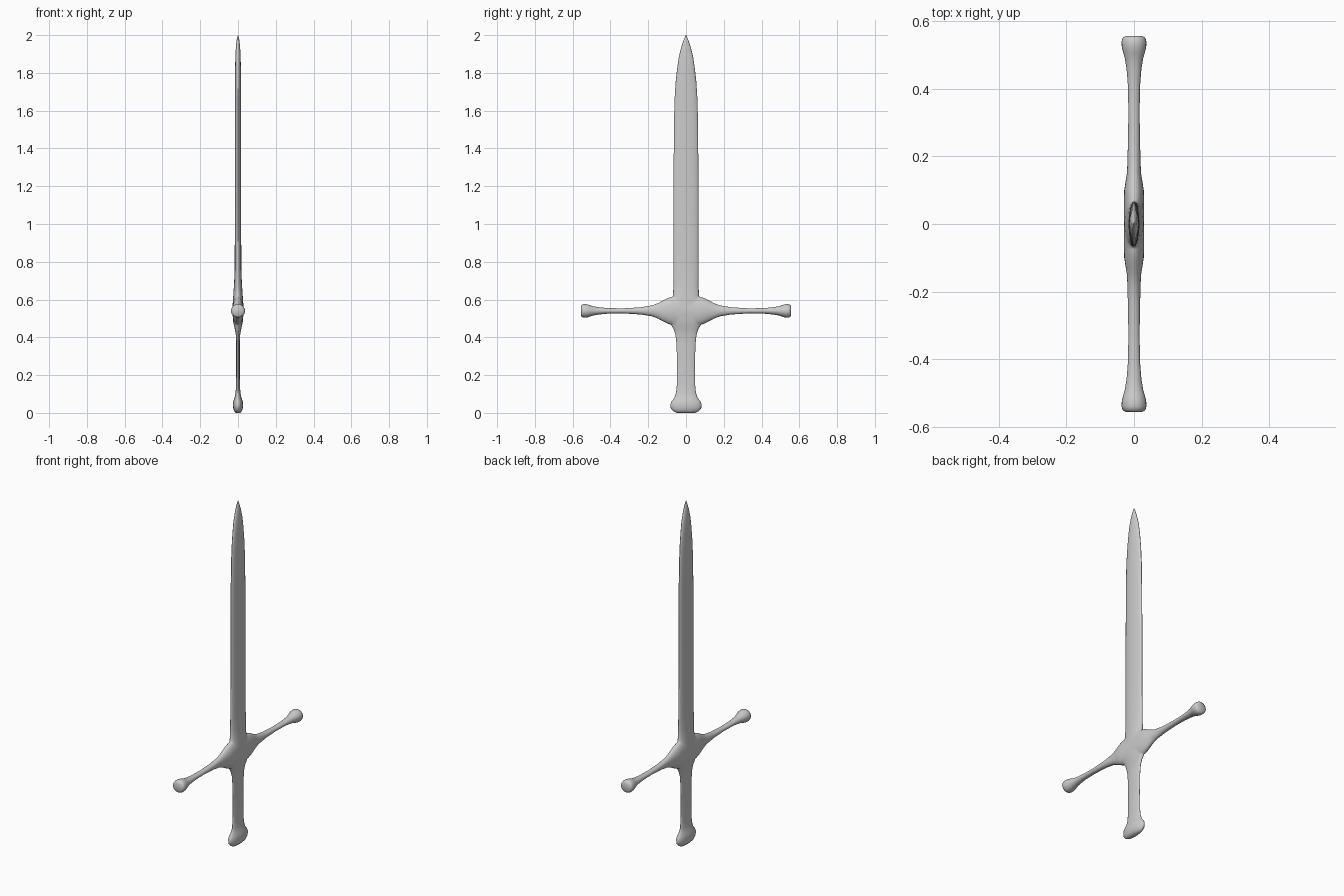
import bpy, bmesh, math

if "Cube" in bpy.data.objects:
    bpy.data.objects.remove(bpy.data.objects["Cube"])

SIDES = 24


def loft(name, stations, place, power=2.0):
    """Skin rounded sections; station = (distance, half thickness, half width)."""
    bm = bmesh.new()
    rings = []
    for d, a, b in stations:
        ring = []
        for i in range(SIDES):
            t = 2 * math.pi * i / SIDES
            c, s = math.cos(t), math.sin(t)
            u = a * math.copysign(abs(c) ** (2 / power), c)
            v = b * math.copysign(abs(s) ** (2 / power), s)
            ring.append(bm.verts.new(place(d, u, v)))
        rings.append(ring)
    for r, q in zip(rings, rings[1:]):
        for i in range(SIDES):
            j = (i + 1) % SIDES
            bm.faces.new((r[i], r[j], q[j], q[i]))
    bm.faces.new(rings[0][::-1])
    bm.faces.new(rings[-1])
    bmesh.ops.recalc_face_normals(bm, faces=bm.faces)
    mesh = bpy.data.meshes.new(name)
    bm.to_mesh(mesh)
    bm.free()
    ob = bpy.data.objects.new(name, mesh)
    bpy.context.collection.objects.link(ob)
    return ob


def upright(d, u, v):
    return (u, v, d)


def sideways(d, u, v):
    return (u, d, 0.54 + v)


# Pommel, grip, swelling at the guard and long tapering blade
sword = loft("sword", [
    (0.0, .012, .05), (.010, .021, .068), (.025, .026, .081), (.045, .027, .083),
    (.062, .025, .076), (.08, .018, .062), (.105, .013, .053), (.14, .0105, .049),
    (.25, .0095, .047), (.36, .0095, .05), (.41, .011, .055), (.44, .016, .064),
    (.465, .022, .078), (.49, .027, .09), (.54, .029, .10), (.58, .028, .09),
    (.605, .026, .077), (.62, .025, .068), (.68, .021, .067), (.76, .0175, .067),
    (1.2, .0165, .066), (1.5, .016, .064), (1.65, .016, .061), (1.75, .0155, .055),
    (1.83, .015, .046), (1.89, .014, .037), (1.94, .011, .024), (1.975, .007, .012),
    (2.0, .001, .002)], upright)

# Cross guard: one half as a profile, mirrored to the other side
half = [(.045, .03, .08), (.075, .03, .075), (.10, .029, .066), (.125, .025, .053),
        (.15, .021, .040), (.18, .0195, .029), (.24, .018, .019), (.33, .0165, .0135),
        (.41, .018, .0145), (.46, .022, .019), (.49, .027, .024), (.507, .032, .030),
        (.523, .036, .035), (.54, .037, .036), (.551, .034, .033), (.557, .024, .024)]
guard = loft("cross_guard", [(-d, a, b) for d, a, b in reversed(half)] + half, sideways)

# Fuse the guard into one continuous piece
mod = sword.modifiers.new("fuse_guard", "BOOLEAN")
mod.operation = "UNION"
mod.solver = "EXACT"
mod.object = guard
bpy.context.view_layer.objects.active = sword
sword.select_set(True)
bpy.ops.object.modifier_apply(modifier=mod.name)
bpy.data.objects.remove(guard, do_unlink=True)
bpy.ops.object.shade_smooth_by_angle(angle=math.radians(50))
